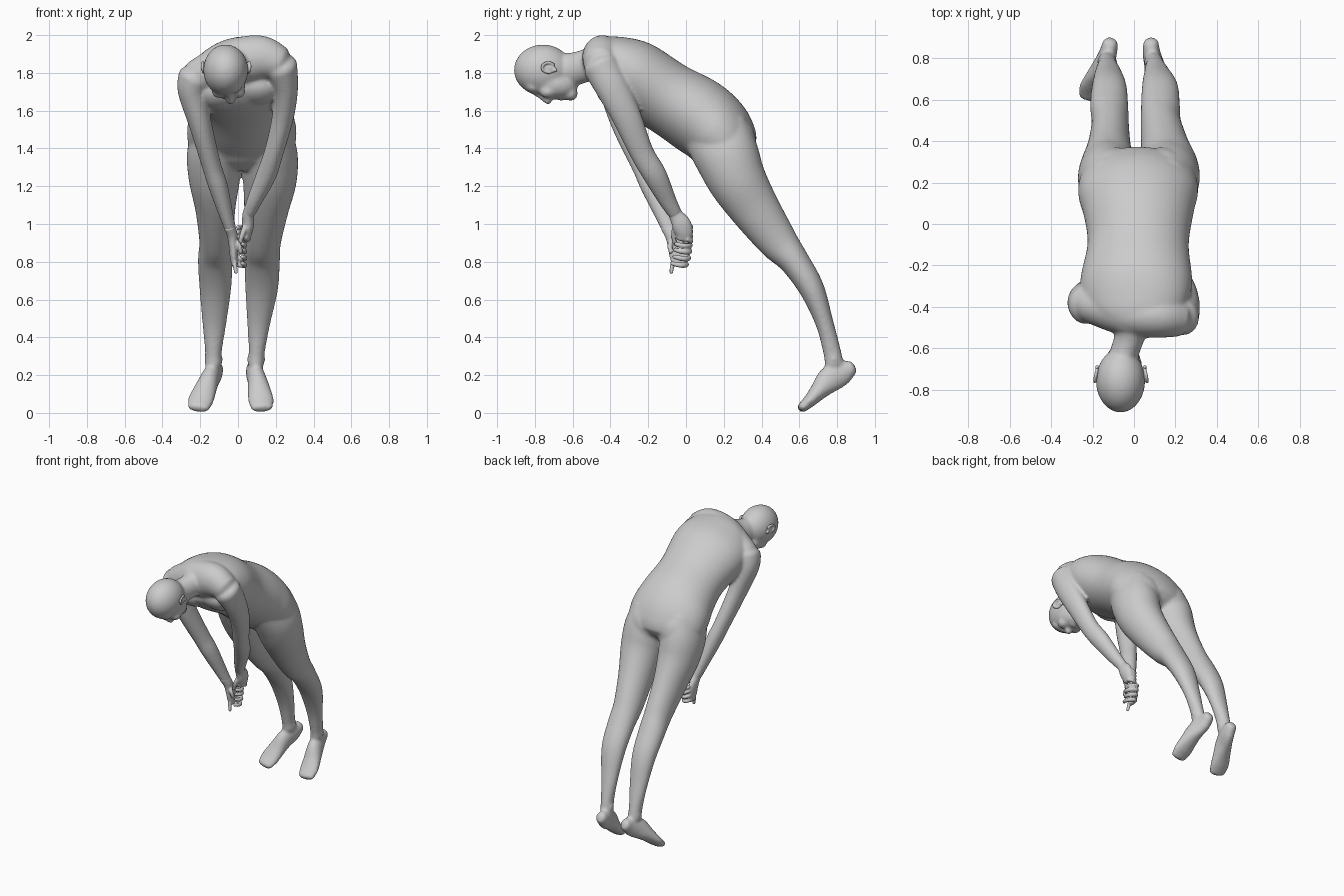
import bpy, bmesh, math
from mathutils import Vector, Matrix


def catmull(p, i, s):
    # Interpolate all section values between entries i and i+1
    a, b, c, d = p[max(i - 1, 0)], p[i], p[i + 1], p[min(i + 2, len(p) - 1)]
    return [0.5 * (2 * q + (r - o) * s + (2 * o - 5 * q + 4 * r - e) * s * s
                   + (3 * q - o - 3 * r + e) * s ** 3) for o, q, r, e in zip(a, b, c, d)]


def loft(bm, secs, ref=(1, 0, 0), n=44, steps=6, cap=0.6):
    # Sections are (x, y, z, half width, half depth, roll), ends are rounded
    secs = [tuple(s) + (0,) * (6 - len(s)) for s in secs]
    path = [catmull(secs, i, k / steps) for i in range(len(secs) - 1) for k in range(steps)]
    path.append(list(secs[-1]))
    pts = [Vector(p[:3]) for p in path]
    tans = [(pts[min(i + 1, len(pts) - 1)] - pts[max(i - 1, 0)]).normalized()
            for i in range(len(pts))]
    rings = []

    def ring(i, scale, off):
        _, _, _, a, b, roll = path[i]
        t = tans[i]
        r = Vector(ref)
        u = (r - t * r.dot(t)).normalized()
        v = t.cross(u)
        u, v = u * math.cos(roll) + v * math.sin(roll), v * math.cos(roll) - u * math.sin(roll)
        c = pts[i] + t * off * min(a, b) * cap
        rings.append([bm.verts.new(c + u * a * scale * math.cos(w) + v * b * scale * math.sin(w))
                      for w in (2 * math.pi * j / n for j in range(n))])

    ends = [math.radians(d) for d in (25, 50, 75)]
    for e in reversed(ends):
        ring(0, math.cos(e), -math.sin(e))
    for i in range(len(path)):
        ring(i, 1, 0)
    for e in ends:
        ring(len(path) - 1, math.cos(e), math.sin(e))
    faces = [bm.faces.new((p[j], p[(j + 1) % n], q[(j + 1) % n], q[j]))
             for p, q in zip(rings, rings[1:]) for j in range(n)]
    faces += [bm.faces.new(rings[0][::-1]), bm.faces.new(rings[-1])]
    bmesh.ops.recalc_face_normals(bm, faces=faces)


def blob(bm, c, r, tilt=0):
    # Ellipsoid, tilted about x
    m = Matrix.Translation(c) @ Matrix.Rotation(tilt, 4, 'X') @ Matrix.Diagonal((*r, 1))
    bmesh.ops.create_uvsphere(bm, u_segments=32, v_segments=20, radius=1, matrix=m)


def finish(bm, name, voxel=None, smooth=5):
    me = bpy.data.meshes.new(name)
    bm.to_mesh(me)
    bm.free()
    ob = bpy.data.objects.new(name, me)
    bpy.context.collection.objects.link(ob)
    if voxel:
        rm = ob.modifiers.new("fuse", 'REMESH')
        rm.mode = 'VOXEL'
        rm.voxel_size = voxel
        rm.use_smooth_shade = True
        sm = ob.modifiers.new("soften", 'SMOOTH')
        sm.factor = 0.5
        sm.iterations = smooth
    for p in me.polygons:
        p.use_smooth = True
    return ob


body = bmesh.new()

# Torso, from pelvis to neck base, rolling toward the raised shoulder
loft(body, [(.02, .235, 1.385, .26, .165), (.02, .20, 1.435, .285, .186), (.02, .14, 1.51, .288, .20),
            (.022, .05, 1.58, .265, .205, .03),
            (.02, -.10, 1.67, .245, .193, .07), (.01, -.29, 1.785, .272, .195, .14),
            (.0, -.42, 1.85, .235, .145, .19), (-.01, -.50, 1.855, .13, .10, .15)], cap=.4)
# Shoulder girdle
loft(body, [(-.22, -.385, 1.78, .09, .09), (-.10, -.41, 1.825, .11, .115), (0, -.435, 1.86, .11, .125),
            (.12, -.445, 1.88, .105, .118), (.215, -.455, 1.855, .09, .092)], ref=(0, 1, 0))
# Chest and buttocks
for s in (-1, 1):
    blob(body, (s * .10, -.385, 1.695 + s * .012), (.11, .10, .068), -.6)
    blob(body, (.02 + s * .115, .22, 1.435), (.145, .15, .17), .3)

# Neck
loft(body, [(-.005, -.46, 1.86, .10, .095), (-.02, -.54, 1.835, .074, .086),
            (-.045, -.62, 1.815, .07, .09), (-.06, -.70, 1.81, .08, .09)])

# Head: cranium, face, jaw, chin, brow, nose, lips, cheeks
blob(body, (-.065, -.757, 1.815), (.119, .154, .135))
blob(body, (-.052, -.70, 1.74), (.092, .128, .079), -.15)
blob(body, (-.04, -.61, 1.69), (.045, .037, .038))
blob(body, (-.055, -.665, 1.73), (.082, .09, .062))
blob(body, (-.055, -.812, 1.722), (.075, .05, .032), -.4)
loft(body, [(-.05, -.80, 1.695, .014, .014), (-.045, -.755, 1.668, .016, .018),
            (-.04, -.725, 1.65, .025, .022)])
blob(body, (-.04, -.663, 1.668), (.032, .015, .017))
blob(body, (-.04, -.642, 1.671), (.028, .014, .016))
for s in (-1, 1):
    blob(body, (-.05 + s * .05, -.73, 1.70), (.038, .045, .034))

# Arms
left_arm = [(.225, -.45, 1.835, .09, .097), (.25, -.39, 1.72, .068, .088), (.238, -.315, 1.57, .058, .078),
            (.19, -.235, 1.38, .051, .064), (.15, -.165, 1.26, .053, .063), (.09, -.10, 1.13, .041, .048),
            (.055, -.055, 1.05, .031, .037)]
right_arm = [(-.225, -.39, 1.775, .094, .097), (-.24, -.37, 1.70, .078, .088), (-.197, -.315, 1.52, .06, .076),
             (-.14, -.225, 1.31, .051, .064), (-.105, -.18, 1.20, .051, .061), (-.06, -.115, 1.04, .037, .046),
             (-.03, -.075, .94, .028, .036)]
loft(body, left_arm)
loft(body, right_arm)

# Legs: shared side profile (y, z, half depth), own x centre and half width
side = [(.155, 1.49, .175), (.212, 1.37, .172), (.27, 1.235, .155), (.365, 1.08, .132), (.485, .91, .105),
        (.572, .805, .08), (.664, .66, .067), (.732, .48, .048), (.772, .33, .047), (.785, .26, .05)]
legs = [
    [(.155, .125), (.165, .15), (.168, .143), (.15, .118), (.13, .098), (.128, .094), (.125, .087),
     (.11, .062), (.10, .043), (.095, .043)],
    [(-.115, .125), (-.125, .145), (-.125, .135), (-.12, .106), (-.115, .09), (-.12, .092), (-.12, .084),
     (-.125, .064), (-.13, .045), (-.13, .046)]]
for leg in legs:
    loft(body, [(x, y, z, w, d) for (x, w), (y, z, d) in zip(leg, side)])
# Ankle bones
for x in (.095, -.13):
    blob(body, (x, .785, .285), (.05, .032, .035))

# Feet: heel to toe, right foot turned out
foot = [(.875, .238, .037, .042), (.825, .212, .043, .066), (.76, .175, .05, .07), (.70, .112, .062, .047),
        (.655, .064, .068, .035), (.612, .026, .058, .026)]
for xs in ((.082, .085, .10, .114, .122, .127), (-.115, -.125, -.15, -.178, -.198, -.21)):
    loft(body, [(x, y, z, w, d) for x, (y, z, w, d) in zip(xs, foot)])
finish(body, "body", .009, 11)

# Left hand: palm, curled fingers, thumb
hand = bmesh.new()
loft(hand, [(.07, -.075, 1.09, .033, .038), (.055, -.055, 1.05, .031, .037), (.053, -.025, 1.0, .032, .05),
            (.047, -.012, .955, .028, .047), (.04, -.015, .92, .02, .038)])
for z in (.995, .97, .945, .92):
    loft(hand, [(.055, .005, z, .014, .014), (.035, .026, z - .01, .013, .013),
                (.008, .018, z - .014, .012, .012), (.0, -.012, z - .012, .011, .011)], ref=(0, 0, 1), n=12)
loft(hand, [(.045, -.05, 1.0, .016, .016), (.025, -.065, .95, .014, .014), (.01, -.06, .90, .011, .011)], n=12)
finish(hand, "left_hand", .005, 3)

# Right hand: lower, palm on the far side, fingers wrapping round, index pointing down
hand = bmesh.new()
loft(hand, [(-.045, -.095, .985, .031, .04), (-.03, -.075, .94, .028, .036), (-.025, -.05, .88, .023, .046),
            (-.022, -.042, .83, .021, .045), (-.018, -.04, .785, .017, .034)])
for z, o in ((.90, .012), (.868, .01), (.832, .004), (.797, -.008)):
    loft(hand, [(-.025, o - .01, z, .014, .014), (.0, o + .01, z - .012, .014, .014),
                (.03, o - .008, z - .016, .014, .014), (.036, o - .04, z - .012, .013, .013),
                (.022, o - .068, z - .005, .011, .011)], ref=(0, 0, 1), n=12)
loft(hand, [(-.022, -.06, .83, .015, .015), (-.016, -.073, .78, .012, .012), (-.01, -.078, .742, .010, .010)], n=12)
loft(hand, [(-.02, -.07, .92, .015, .015), (.005, -.085, .885, .014, .014), (.015, -.08, .85, .011, .011)], n=12)
finish(hand, "right_hand", .005, 3)

# Ears: curved rim with a lobe and shallow bowl
for name, x, s in (("left_ear", .05, 1), ("right_ear", -.176, -1)):
    ear = bmesh.new()
    rim = []
    for k in range(8):
        w = math.radians(-150 + k * 42)
        rim.append((x + s * (.006 + .008 * math.sin(w + 1.2)), -.728 - .034 * math.cos(w),
                    1.828 + .026 * math.sin(w), .008, .008))
    loft(ear, rim, n=10)
    blob(ear, (x, -.725, 1.824), (.01, .034, .025))
    blob(ear, (x + s * .002, -.695, 1.815), (.01, .014, .012))
    finish(ear, name, .0045, 3)
